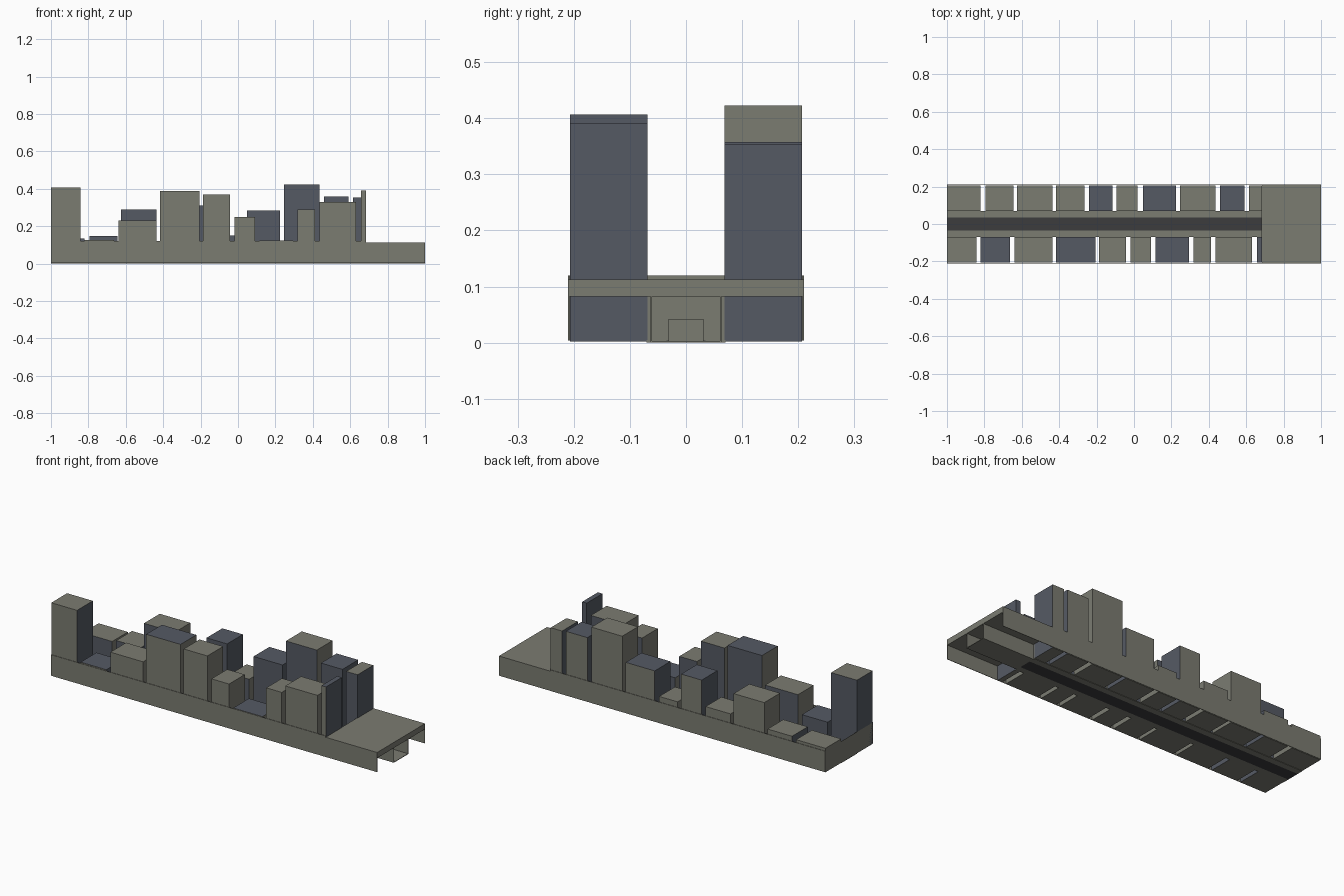
import bpy
import bmesh

if "Cube" in bpy.data.objects:
    bpy.data.objects.remove(bpy.data.objects["Cube"])


def material(name, r, g, b):
    m = bpy.data.materials.new(name)
    m.diffuse_color = (r, g, b, 1)
    m.use_nodes = True
    m.node_tree.nodes["Principled BSDF"].inputs["Base Color"].default_value = m.diffuse_color
    return m


asphalt = material("asphalt", 0.045, 0.045, 0.047)
stone = material("stone", 0.198, 0.200, 0.167)
slate = material("slate", 0.091, 0.102, 0.127)


def box(name, x, y, z, mat=stone):
    """Axis-aligned box from (min, max) ranges."""
    bm = bmesh.new()
    bmesh.ops.create_cube(bm, size=1)
    for v in bm.verts:
        v.co = [r[0] if c < 0 else r[1] for c, r in zip(v.co, (x, y, z))]
    bm.normal_update()
    me = bpy.data.meshes.new(name)
    bm.to_mesh(me)
    bm.free()
    ob = bpy.data.objects.new(name, me)
    bpy.context.collection.objects.link(ob)
    me.materials.append(mat)
    return ob


def mirrored(name, x, y, z):
    """A box and its twin on the other side of the street."""
    box(name + "_back", x, y, z)
    box(name + "_front", x, (-y[1], -y[0]), z)


def building(name, x, y, height, slate_parts):
    """Stone block with a slate street facade; R = slate roof, S = slate ends."""
    ob = box(name, x, y, (0.002, height))
    ob.data.materials.append(slate)
    street = -1 if y[0] > 0 else 1
    for f in ob.data.polygons:
        n = f.normal
        if (n.y * street > 0.5 or ("R" in slate_parts and n.z > 0.5)
                or ("S" in slate_parts and abs(n.x) > 0.5)):
            f.material_index = 1


END = 0.685    # where the street meets the covered end
EDGE = 0.21    # outer half width

# street surface
box("road", (-1, END), (-0.035, 0.035), (0, 0.004), asphalt)
mirrored("sidewalk", (-1, END), (0.035, 0.07), (0, 0.005))

# perimeter walls
mirrored("side_wall", (-1, END), (0.2075, EDGE), (0.004, 0.12))
box("end_wall", (-1, -0.998), (-EDGE, EDGE), (0.004, 0.12))

# buildings: x start, x end, height, slate parts
back_row = [(-1, -.82, .135, ""), (-.795, -.645, .147, "S"),
            (-.625, -.437, .288, ""), (-.418, -.265, .17, ""),
            (-.241, -.115, .31, "RS"), (-.093, .02, .15, ""),
            (.047, .225, .284, "RS"), (.246, .435, .423, ""),
            (.46, .592, .358, "RS"), (.615, END, .353, "S")]
front_row = [(-1, -.842, .407, "S"), (-.82, -.662, .126, "RS"),
             (-.638, -.437, .23, ""), (-.418, -.207, .388, "R"),
             (-.188, -.043, .368, ""), (-.018, .09, .248, ""),
             (.115, .295, .122, "R"), (.318, .413, .288, ""),
             (.435, .632, .33, ""), (.657, END, .391, "RS")]
for i, (a, b, h, s) in enumerate(back_row):
    building(f"back_building_{i + 1}", (a, b), (0.069, 0.207), h, s)
for i, (a, b, h, s) in enumerate(front_row):
    building(f"front_building_{i + 1}", (a, b), (-0.207, -0.069), h, s)

# covered end: roof slab with hanging side walls
box("roof_slab", (END, 1), (-EDGE, EDGE), (0.082, 0.113))
mirrored("roof_side_wall", (END, 1), (0.2075, EDGE), (0.004, 0.113))

# passage below the roof slab
box("passage_floor", (END, 1), (-0.063, 0.063), (0, 0.003))
mirrored("passage_wall", (END, 1), (0.061, 0.063), (0.001, 0.082))
box("passage_bulkhead", (END - 0.003, END), (-0.069, 0.069), (0.003, 0.113))
box("passage_door", (END, END + 0.003), (-0.031, 0.031), (0.003, 0.042))
